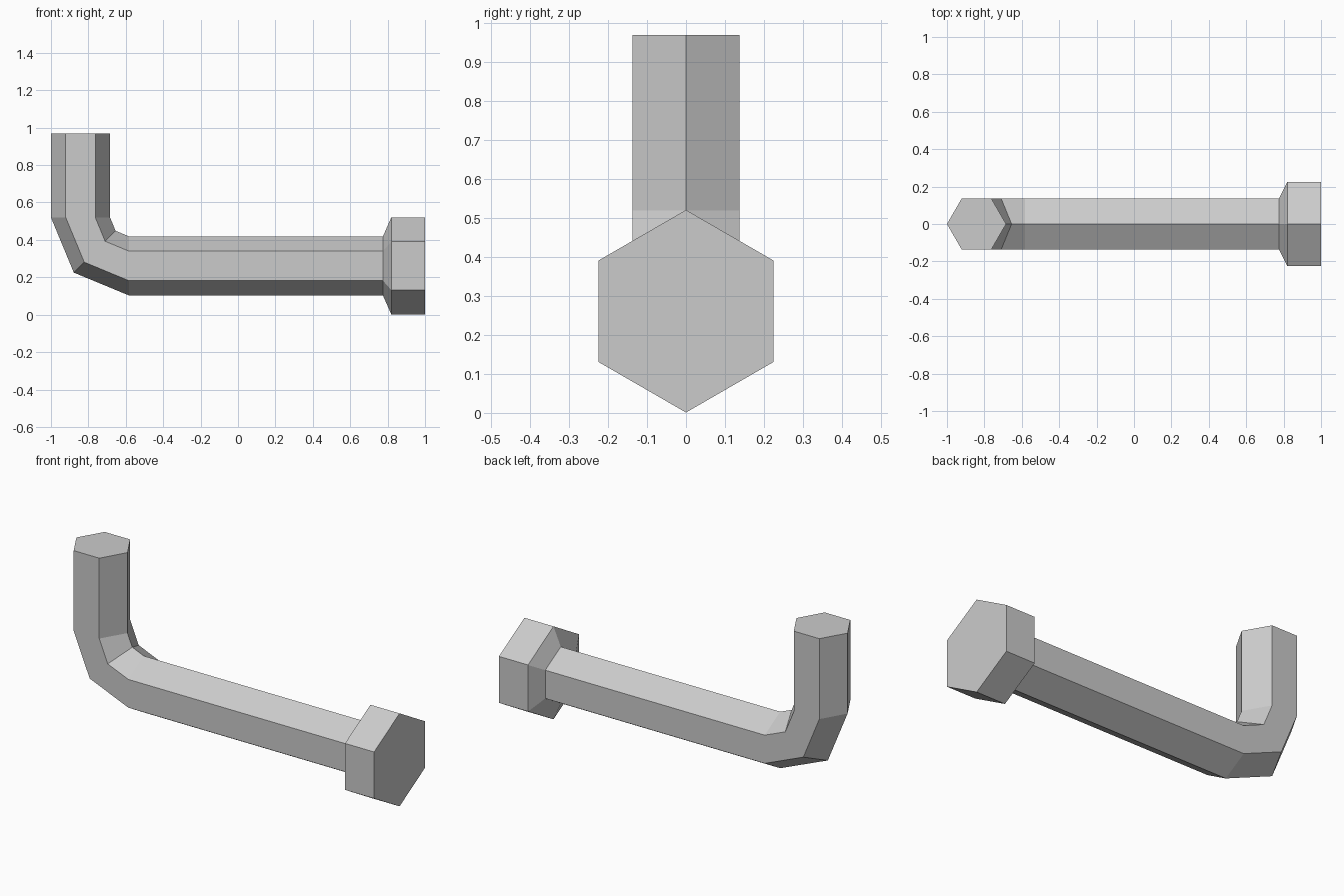
import bpy, bmesh, math
from mathutils import Vector

cube = bpy.data.objects.get("Cube")
if cube:
    bpy.data.objects.remove(cube, do_unlink=True)

SIDES = 6
ROD_R, HEAD_R = 0.158, 0.26
AXIS_Z = 0.261
BEND_R = 0.259
BEND_X = -0.842 + BEND_R
TOP_Z = 0.97

steel = bpy.data.materials.new("light_grey_metal")
steel.use_nodes = True
grey = (0.6, 0.6, 0.6, 1)
steel.diffuse_color = grey
steel.node_tree.nodes["Principled BSDF"].inputs["Base Color"].default_value = grey


def ring(bm, x, z, radius, angle):
    """Hexagon around a path point; angle turns it from along x to upright."""
    outward = Vector((-math.sin(angle), 0, -math.cos(angle)))
    side = Vector((0, 1, 0))
    verts = []
    for i in range(SIDES):
        a = math.tau * i / SIDES
        offset = outward * math.cos(a) + side * math.sin(a)
        verts.append(bm.verts.new(Vector((x, 0, z)) + offset * radius))
    return verts


bm = bmesh.new()

# Hexagonal head with a chamfer down to the rod
rings = [ring(bm, 1.0, AXIS_Z, HEAD_R, 0),
         ring(bm, 0.82, AXIS_Z, HEAD_R, 0),
         ring(bm, 0.775, AXIS_Z, ROD_R, 0)]

# Bend from the long arm to the short arm
for deg in (0, 45, 90):
    a = math.radians(deg)
    rings.append(ring(bm, BEND_X - BEND_R * math.sin(a),
                      AXIS_Z + BEND_R * (1 - math.cos(a)), ROD_R, a))

# Upright short arm
rings.append(ring(bm, BEND_X - BEND_R, TOP_Z, ROD_R, math.pi / 2))

# Skin between rings, and the two end caps
for r, s in zip(rings, rings[1:]):
    for i in range(SIDES):
        j = (i + 1) % SIDES
        bm.faces.new((r[i], r[j], s[j], s[i]))
bm.faces.new(rings[0])
bm.faces.new(rings[-1])
bmesh.ops.recalc_face_normals(bm, faces=bm.faces)

mesh = bpy.data.meshes.new("hex_key")
bm.to_mesh(mesh)
bm.free()
mesh.materials.append(steel)
key = bpy.data.objects.new("hex_key", mesh)
bpy.context.collection.objects.link(key)
